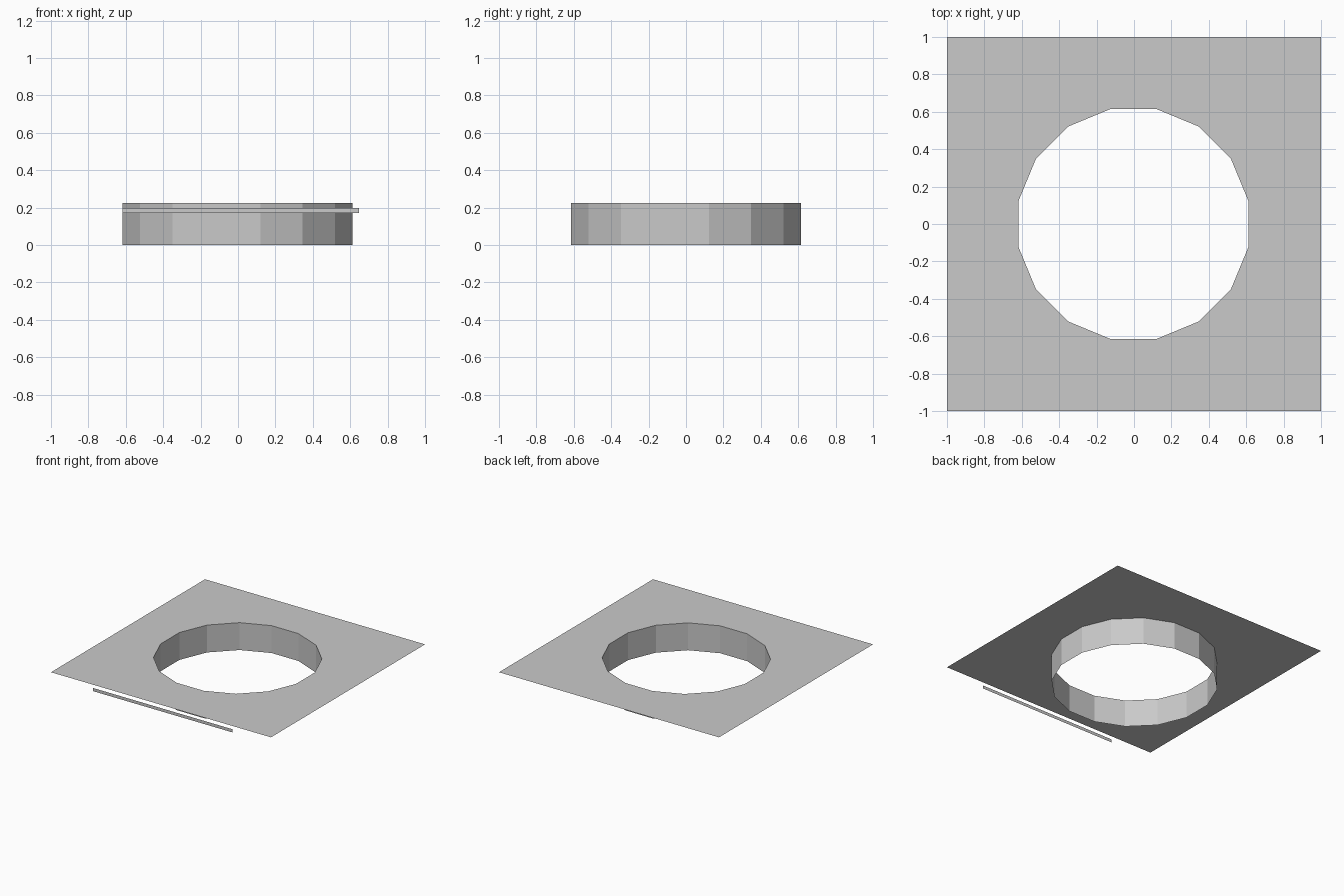
import bpy
import bmesh
from math import cos, sin, tau

SIDES = 16
RADIUS = 0.627
TOP = 0.225
CENTRE_X = -0.003

cube = bpy.data.objects.get("Cube")
if cube:
    bpy.data.objects.remove(cube, do_unlink=True)

grey = bpy.data.materials.new("light grey")
grey.use_nodes = True
colour = (0.59, 0.59, 0.59, 1)
grey.diffuse_color = colour
grey.node_tree.nodes["Principled BSDF"].inputs["Base Color"].default_value = colour


def add_object(name, bm):
    mesh = bpy.data.meshes.new(name)
    bm.to_mesh(mesh)
    bm.free()
    mesh.materials.append(grey)
    obj = bpy.data.objects.new(name, mesh)
    bpy.context.collection.objects.link(obj)
    return obj


def add_loop(bm, points):
    """Closed loop of edges through the points."""
    verts = [bm.verts.new(p) for p in points]
    return [bm.edges.new((a, b)) for a, b in zip(verts, verts[1:] + verts[:1])]


def circle(z):
    angles = [tau * (i + 0.5) / SIDES for i in range(SIDES)]
    return [(CENTRE_X + RADIUS * cos(a), RADIUS * sin(a), z) for a in angles]


# Thin square plate with a round opening
bm = bmesh.new()
edges = add_loop(bm, [(-1, -1, TOP), (1, -1, TOP), (1, 1, TOP), (-1, 1, TOP)])
edges += add_loop(bm, circle(TOP))
bmesh.ops.triangle_fill(bm, edges=edges, use_beauty=True, normal=(0, 0, 1))
for face in bm.faces:
    face.normal_update()
    if face.normal.z < 0:
        face.normal_flip()
add_object("square_plate", bm)

# Open collar hanging below the opening
bm = bmesh.new()
edges = add_loop(bm, circle(0)) + add_loop(bm, circle(TOP))
bmesh.ops.bridge_loops(bm, edges=edges)
bmesh.ops.recalc_face_normals(bm, faces=bm.faces)
add_object("round_collar", bm)

# Narrow upright strip just below the front edge
bm = bmesh.new()
left, right, low, high = -0.617, 0.648, 0.172, 0.198
bm.faces.new([bm.verts.new(p) for p in (
    (left, -1, low), (right, -1, low), (right, -1, high), (left, -1, high))])
add_object("front_strip", bm)
